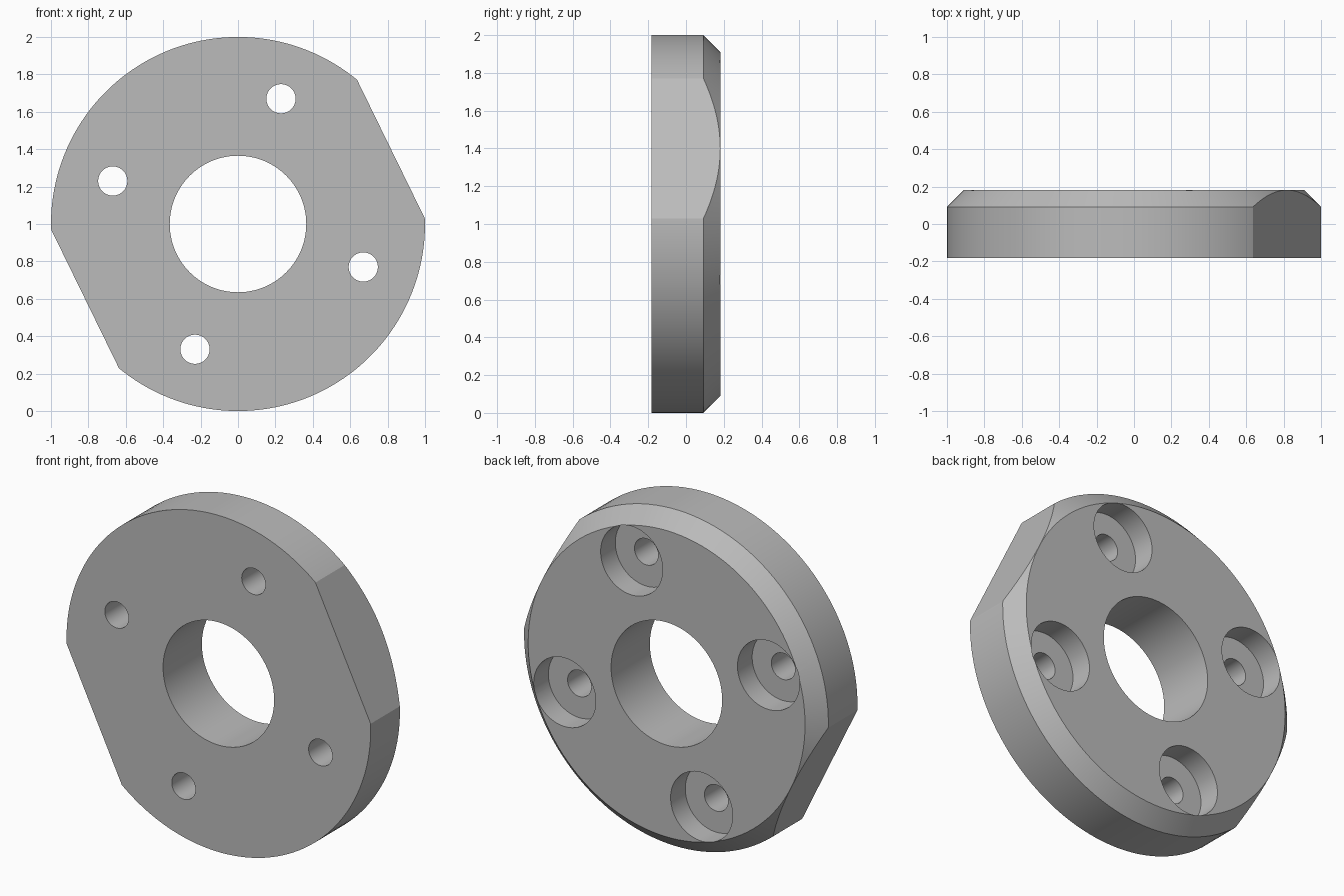
import bpy, bmesh
from math import radians, cos, sin
from mathutils import Matrix, Vector

RADIUS, HALF, CHAMFER = 1.0, 0.182, 0.09
FLAT_ANGLE = radians(26.05)      # direction of the flat sides
CENTRE = Vector((0, 0, 1))

cube = bpy.data.objects.get("Cube")
if cube:
    bpy.data.objects.remove(cube, do_unlink=True)

grey = bpy.data.materials.new("plain grey")
grey.use_nodes = True
grey.diffuse_color = (0.5, 0.5, 0.5, 1)
grey.node_tree.nodes["Principled BSDF"].inputs["Base Color"].default_value = (0.5, 0.5, 0.5, 1)


def direction(angle):
    return Vector((cos(angle), 0, sin(angle)))


def lathe(name, profile, centre, segments):
    """Solid of revolution about y from (radius, y) points, capped at both ends."""
    bm = bmesh.new()
    rings = []
    for r, y in profile:
        rings.append([bm.verts.new(centre + r * direction(FLAT_ANGLE + radians(360 * i / segments))
                                   + Vector((0, y, 0))) for i in range(segments)])
    for a, b in zip(rings, rings[1:]):
        for i in range(segments):
            j = (i + 1) % segments
            bm.faces.new((a[i], a[j], b[j], b[i]))
    bm.faces.new(rings[0])
    bm.faces.new(rings[-1])
    bmesh.ops.recalc_face_normals(bm, faces=bm.faces)
    mesh = bpy.data.meshes.new(name)
    bm.to_mesh(mesh)
    bm.free()
    obj = bpy.data.objects.new(name, mesh)
    bpy.context.collection.objects.link(obj)
    return obj


# Disc with a chamfered back rim
disc = lathe("flange_disc", [(RADIUS, -HALF), (RADIUS, HALF - CHAMFER),
                             (RADIUS - CHAMFER, HALF)], CENTRE, 128)
disc.data.materials.append(grey)

# Two opposite flats on the rim
bm = bmesh.new()
bm.from_mesh(disc.data)
for sign in (1, -1):
    normal = sign * direction(FLAT_ANGLE)
    cut = bmesh.ops.bisect_plane(bm, geom=bm.verts[:] + bm.edges[:] + bm.faces[:],
                                 plane_co=CENTRE + normal * (RADIUS - CHAMFER + 0.0005),
                                 plane_no=normal, clear_outer=True)
    edges = [e for e in cut["geom_cut"] if isinstance(e, bmesh.types.BMEdge)]
    bmesh.ops.holes_fill(bm, edges=edges, sides=0)
bmesh.ops.recalc_face_normals(bm, faces=bm.faces)
bm.to_mesh(disc.data)
bm.free()

# Centre bore and four counterbored screw holes
cutters = [lathe("bore_cutter", [(0.365, -0.5), (0.365, 0.5)], CENTRE, 96)]
floor_y = HALF - 0.138
for k in range(4):
    spot = CENTRE + 0.708 * direction(FLAT_ANGLE + radians(45 + 90 * k))
    cutters.append(lathe("screw_hole_cutter", [(0.078, -0.5), (0.078, floor_y),
                                               (0.204, floor_y), (0.204, 0.5)], spot, 64))
for cutter in cutters:
    cutter.hide_render = True
    mod = disc.modifiers.new("hole", 'BOOLEAN')
    mod.operation, mod.solver, mod.object = 'DIFFERENCE', 'EXACT', cutter

# Bake the holes and drop the cutters
bpy.context.view_layer.update()
baked = bpy.data.meshes.new_from_object(disc.evaluated_get(bpy.context.evaluated_depsgraph_get()))
disc.modifiers.clear()
disc.data = baked
baked.materials.clear()
baked.materials.append(grey)
for cutter in cutters:
    bpy.data.objects.remove(cutter, do_unlink=True)

for o in bpy.context.selected_objects:
    o.select_set(False)
disc.select_set(True)
bpy.context.view_layer.objects.active = disc
bpy.ops.object.shade_smooth_by_angle(angle=radians(20))
